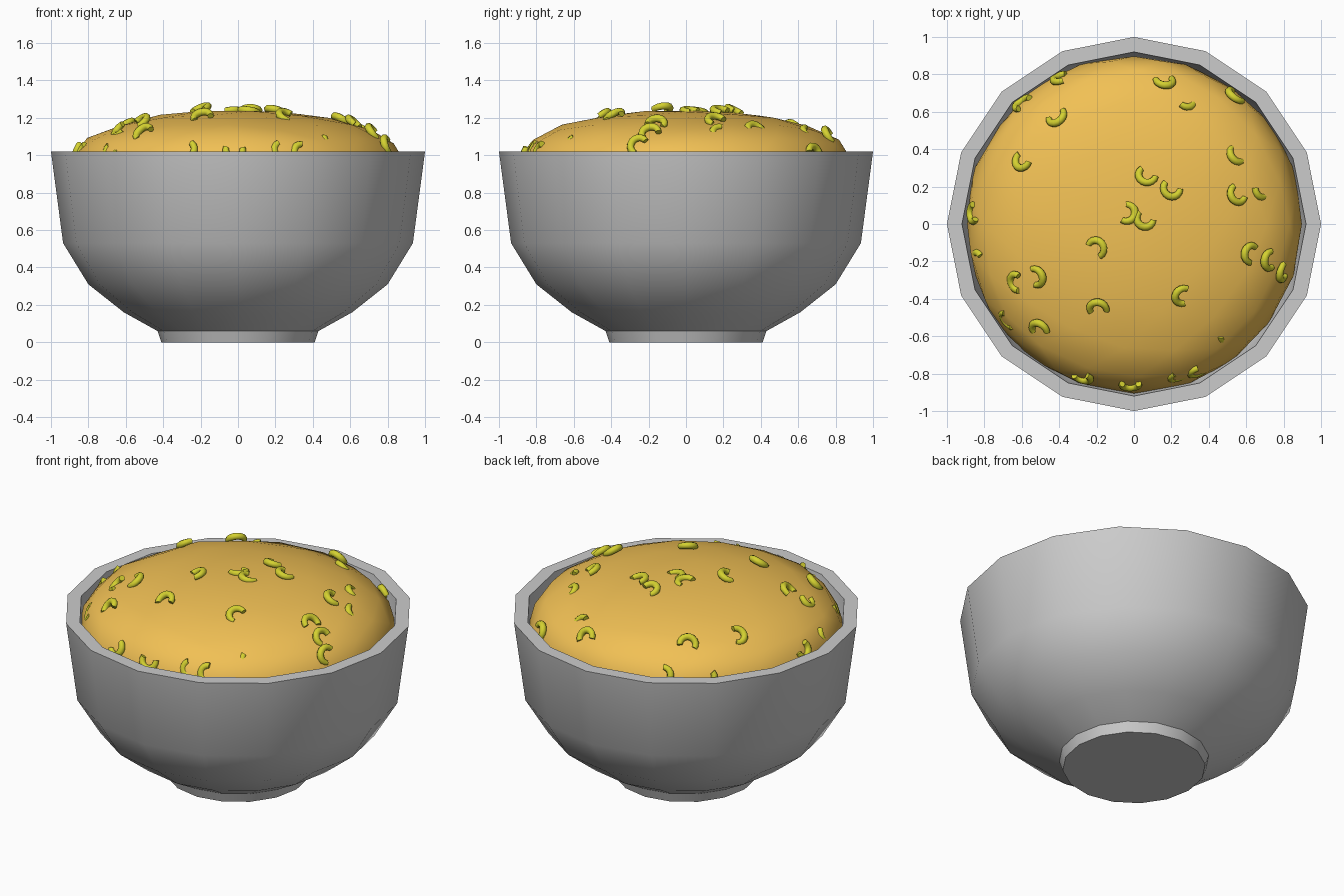
import bpy, bmesh, math, random
from mathutils import Vector, Matrix
from mathutils.bvhtree import BVHTree

if "Cube" in bpy.data.objects:
    bpy.data.objects.remove(bpy.data.objects["Cube"])

random.seed(4)


def make_object(name, bm, angle, color=None):
    bmesh.ops.recalc_face_normals(bm, faces=bm.faces[:])
    mesh = bpy.data.meshes.new(name)
    bm.to_mesh(mesh)
    obj = bpy.data.objects.new(name, mesh)
    bpy.context.collection.objects.link(obj)
    if color:
        mat = bpy.data.materials.new(name + "_colour")
        mat.diffuse_color = (*color, 1)
        mat.use_nodes = True
        mat.node_tree.nodes["Principled BSDF"].inputs["Base Color"].default_value = mat.diffuse_color
        mesh.materials.append(mat)
    bpy.ops.object.select_all(action='DESELECT')
    obj.select_set(True)
    bpy.context.view_layer.objects.active = obj
    bpy.ops.object.shade_smooth_by_angle(angle=math.radians(angle))
    return obj


# Bowl: sixteen-sided lathe, outside then inside
profile = [(0.41, 0), (0.43, 0.06), (0.61, 0.16), (0.80, 0.31), (0.935, 0.53), (1.0, 1.02),
           (0.92, 1.02), (0.87, 0.58), (0.74, 0.38), (0.55, 0.24), (0.35, 0.16)]
SIDES = 16
bm = bmesh.new()
rings = [[bm.verts.new((r * math.cos(2 * math.pi * i / SIDES), r * math.sin(2 * math.pi * i / SIDES), z))
          for i in range(SIDES)] for r, z in profile]
for a, b in zip(rings, rings[1:]):
    for i in range(SIDES):
        j = (i + 1) % SIDES
        bm.faces.new((a[i], a[j], b[j], b[i]))
bm.faces.new(rings[0])
bm.faces.new(rings[-1])
make_object("bowl", bm, 35)

# Food mound: uneven low-poly flattened ball
bm = bmesh.new()
bmesh.ops.create_icosphere(bm, subdivisions=3, radius=1)
for v in bm.verts:
    d = v.co.normalized()
    rho = math.hypot(d.x, d.y)
    k = (rho ** 2.35 + abs(d.z) ** 2.35) ** (-1 / 2.35)
    n = 1 + random.uniform(-0.015, 0.01)
    v.co = Vector((d.x * k * 0.90 * n, d.y * k * 0.905 * n, 0.91 + d.z * k * 0.33 * n))
mound_tree = BVHTree.FromBMesh(bm)
make_object("food_mound", bm, 30, (0.88, 0.53, 0.09))

# Elbow noodles: x, y, direction of the opening seen from above, sink depth
noodles = [
    (-0.40, 0.82, -20, 0), (-0.62, 0.68, -45, 0), (-0.41, 0.57, 120, 0), (-0.59, 0.34, 50, 0),
    (0.16, 0.76, 95, 0), (0.28, 0.67, 160, 0.026), (0.54, 0.68, 40, 0), (0.07, 0.26, 60, 0),
    (0.20, 0.19, 65, 0), (0.55, 0.16, 45, 0), (0.69, 0.19, 110, 0.026), (-0.04, 0.06, 165, 0.01),
    (0.06, 0.03, 60, 0.01), (-0.20, -0.13, 225, 0), (-0.19, -0.45, 275, 0), (0.26, -0.38, -10, 0),
    (0.62, -0.16, -20, 0), (0.72, -0.19, 5, 0), (0.79, -0.25, 10, 0), (-0.62, -0.31, 0, 0),
    (-0.52, -0.28, 190, 0), (-0.50, -0.56, 270, 0), (-0.70, -0.53, 30, 0.02), (-0.28, -0.83, 90, 0),
    (-0.02, -0.85, 90, 0), (0.25, -0.85, 90, 0.025), (0.36, -0.82, 60, 0.02), (-0.87, 0.06, 10, 0),
    (-0.84, -0.20, 0, 0.025), (0.51, -0.60, 120, 0.028), (0.56, 0.38, 45, 0.028)]
ARC, TUBE, STEPS, SEGS = 0.046, 0.021, 10, 8
SPAN = math.radians(215)
bm = bmesh.new()
for x, y, turn, sink in noodles:
    p, normal, _, _ = mound_tree.ray_cast(Vector((x, y, 2)), Vector((0, 0, -1)))
    if p is None or p.z < 1.0:
        p, normal, _, _ = mound_tree.find_nearest(Vector((x, y, 1.04)))
    if normal.z < 0:
        normal = -normal
    t = math.radians(turn)
    side = Vector((math.cos(t), math.sin(t), 0))
    side = (side - normal * side.dot(normal)).normalized()
    frame = Matrix((side, normal.cross(side), normal)).transposed()
    base = p + normal * (0.01 - sink)
    loops = []
    for s in range(STEPS + 1):
        a = math.pi + SPAN * (s / STEPS - 0.5)
        tube = TUBE * (0.8 + 0.2 * math.sin(math.pi * s / STEPS))
        loop = []
        for k in range(SEGS):
            b = 2 * math.pi * k / SEGS
            r = ARC + tube * math.cos(b)
            loop.append(bm.verts.new(base + frame @ Vector((r * math.cos(a), r * math.sin(a), tube * math.sin(b)))))
        loops.append(loop)
    for a, b in zip(loops, loops[1:]):
        for k in range(SEGS):
            m = (k + 1) % SEGS
            bm.faces.new((a[k], a[m], b[m], b[k]))
    bm.faces.new(loops[0])
    bm.faces.new(loops[-1])
make_object("elbow_noodles", bm, 50, (0.66, 0.64, 0.03))
